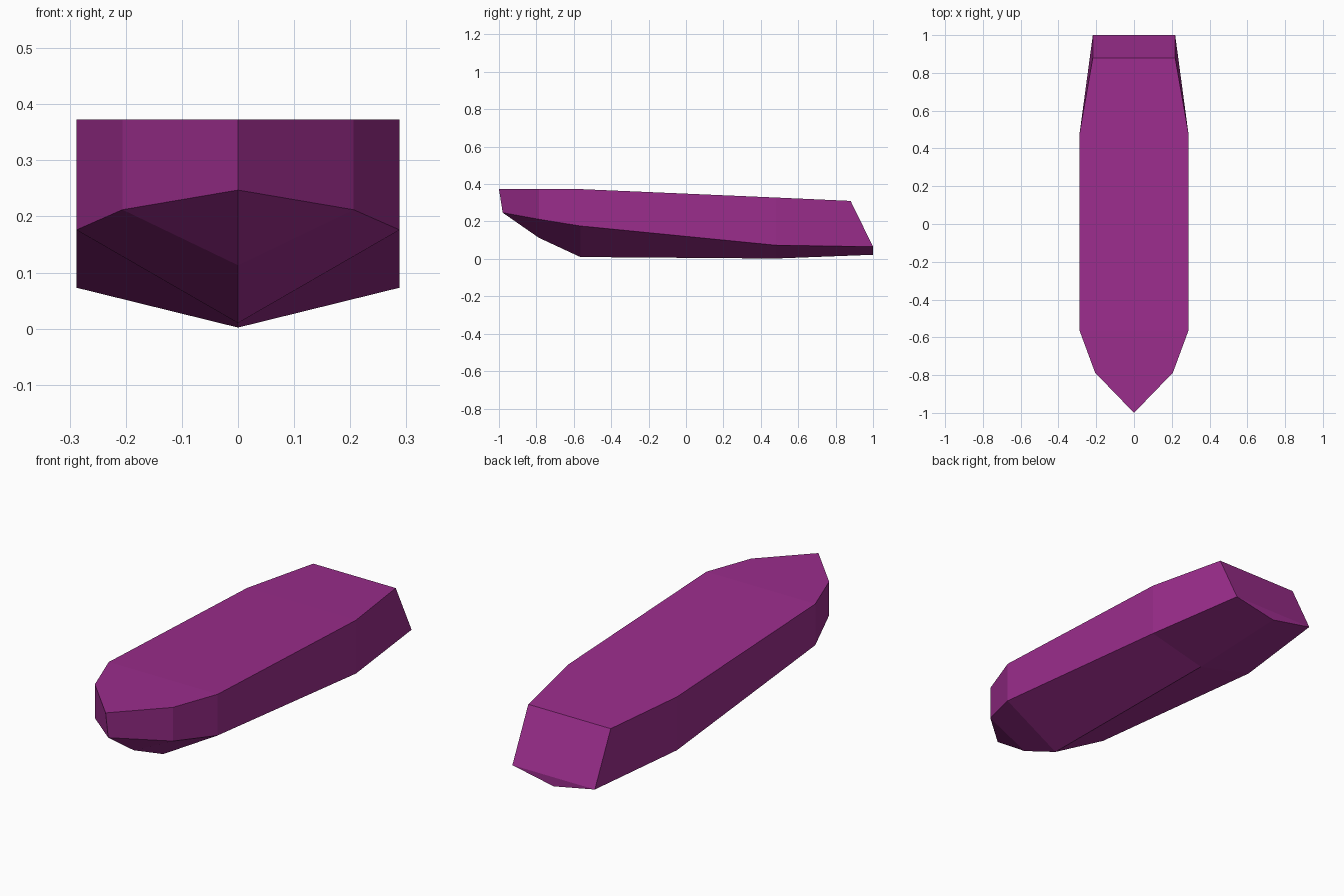
import bpy, bmesh

cube = bpy.data.objects.get("Cube")
if cube:
    bpy.data.objects.remove(cube, do_unlink=True)

# Single hull colour
purple = bpy.data.materials.new("purple")
purple.use_nodes = True
purple.diffuse_color = (0.327, 0.026, 0.262, 1)
purple.node_tree.nodes["Principled BSDF"].inputs["Base Color"].default_value = purple.diffuse_color

# Stations from bow to stern: half width, (y, z) of deck, chine and keel
STATIONS = [
    (0.0, (-1.0, 0.373), (-0.98, 0.247), (-0.98, 0.247)),
    (0.206, (-0.787, 0.373), (-0.787, 0.212), (-0.787, 0.113)),
    (0.288, (-0.565, 0.373), (-0.565, 0.176), (-0.565, 0.01)),
    (0.288, (0.48, 0.328), (0.48, 0.073), (0.48, 0.002)),
    (0.218, (0.88, 0.31), (1.0, 0.065), (1.0, 0.022)),
]


def build_hull():
    bm = bmesh.new()
    cache = {}

    def vert(*co):
        if co not in cache:
            cache[co] = bm.verts.new(co)
        return cache[co]

    def face(*verts):
        unique = list(dict.fromkeys(verts))
        if len(unique) > 2:
            bm.faces.new(unique)

    for side in (1, -1):
        rows = []
        for width, deck, chine, keel in STATIONS:
            x = side * width
            rows.append([vert(0.0, *deck), vert(x, *deck),
                         vert(x, *chine), vert(0.0, *keel)])
        # Deck, topsides and bottom panels
        for a, b in zip(rows, rows[1:]):
            for i in range(3):
                face(a[i], a[i + 1], b[i + 1], b[i])
        # Sloping transom with a small upright wedge below it
        centre, corner, chine, keel = rows[-1]
        middle = vert(0.0, *STATIONS[-1][2])
        face(centre, corner, chine, middle)
        face(middle, chine, keel)

    bmesh.ops.recalc_face_normals(bm, faces=bm.faces)
    mesh = bpy.data.meshes.new("hull")
    bm.to_mesh(mesh)
    bm.free()
    mesh.materials.append(purple)
    hull = bpy.data.objects.new("hull", mesh)
    bpy.context.collection.objects.link(hull)


build_hull()
